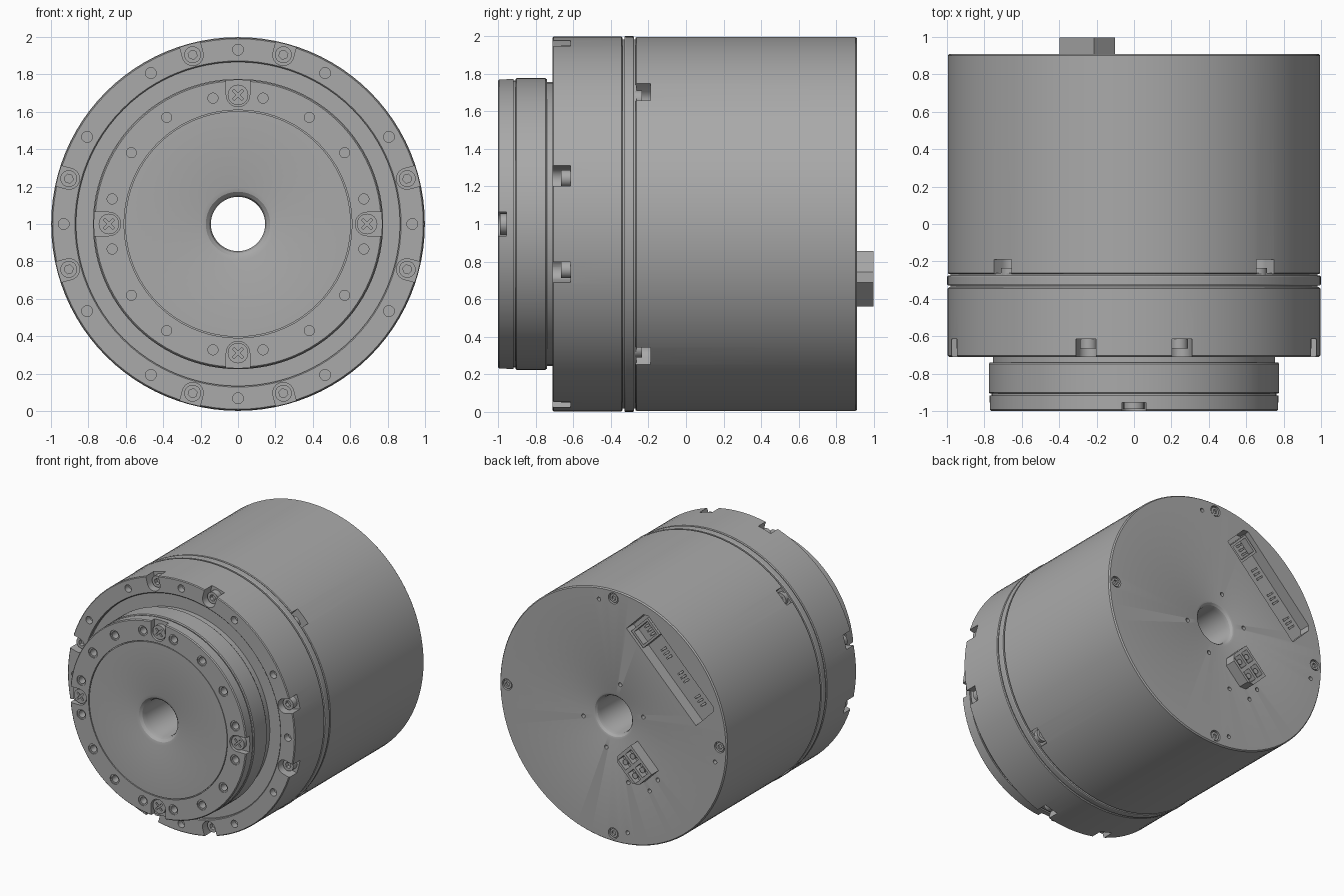
import bpy, bmesh, math

cube = bpy.data.objects.get("Cube")
if cube:
    bpy.data.objects.remove(cube, do_unlink=True)

grey = bpy.data.materials.new("machined_grey")
grey.use_nodes = True
GREY = (0.40, 0.40, 0.40, 1)
grey.diffuse_color = GREY
grey.node_tree.nodes["Principled BSDF"].inputs["Base Color"].default_value = GREY

SEG = 96
AXIS_Z = 1.0


def finish(name, bm):
    bmesh.ops.recalc_face_normals(bm, faces=bm.faces)
    me = bpy.data.meshes.new(name)
    bm.to_mesh(me)
    bm.free()
    me.materials.append(grey)
    ob = bpy.data.objects.new(name, me)
    bpy.context.collection.objects.link(ob)
    return ob


def lathe(name, profile):
    """Revolve a closed (radius, y) loop about the motor axis."""
    bm = bmesh.new()
    rings = []
    for i in range(SEG):
        a = math.tau * i / SEG
        rings.append([bm.verts.new((r * math.cos(a), y, AXIS_Z + r * math.sin(a)))
                      for r, y in profile])
    n = len(profile)
    for i in range(SEG):
        a, b = rings[i], rings[(i + 1) % SEG]
        for j in range(n):
            k = (j + 1) % n
            bm.faces.new((a[j], a[k], b[k], b[j]))
    return finish(name, bm)


# Flat outlines in (radial, tangential) coordinates
def circle(r, p=0, q=0, n=20):
    return [(p + r * math.cos(math.tau * i / n), q + r * math.sin(math.tau * i / n))
            for i in range(n)]


def rect(hp, hq, p=0, q=0):
    return [(p - hp, q - hq), (p + hp, q - hq), (p + hp, q + hq), (p - hp, q + hq)]


def u_slot(r, p, reach=0.3):
    """Slot with a round inner end, open outwards."""
    arc = [(p + r * math.cos(t), r * math.sin(t))
           for t in (math.pi * (0.5 + i / 12) for i in range(13))]
    return arc + [(p + reach, -r), (p + reach, r)]


def cross(arm, half):
    s, a = half, arm
    return [(a, -s), (a, s), (s, s), (s, a), (-s, a), (-s, s),
            (-a, s), (-a, -s), (-s, -s), (-s, -a), (s, -a), (s, -s)]


def prism(bm, pts, y0, y1, deg=0, at=(0, 0)):
    """Extrude an outline along y after turning it and moving it to (x, z)."""
    c, s = math.cos(math.radians(deg)), math.sin(math.radians(deg))
    ends = [[bm.verts.new((at[0] + p * c - q * s, y, AXIS_Z + at[1] + p * s + q * c))
             for p, q in pts] for y in (y0, y1)]
    bm.faces.new(ends[0])
    bm.faces.new(ends[1])
    n = len(pts)
    for i in range(n):
        k = (i + 1) % n
        bm.faces.new((ends[0][i], ends[0][k], ends[1][k], ends[1][i]))


def prisms(name, specs):
    bm = bmesh.new()
    for spec in specs:
        prism(bm, *spec)
    return finish(name, bm)


def cut(target, specs):
    """Subtract a set of separate prisms and bake the result."""
    cutter = prisms("cutter", specs)
    cutter.hide_render = True
    mod = target.modifiers.new("cut", 'BOOLEAN')
    mod.operation, mod.solver, mod.object = 'DIFFERENCE', 'EXACT', cutter
    dg = bpy.context.evaluated_depsgraph_get()
    me = bpy.data.meshes.new_from_object(target.evaluated_get(dg))
    target.modifiers.clear()
    target.data = me
    bpy.data.objects.remove(cutter, do_unlink=True)


QUARTERS = [0, 90, 180, 270]
DIAGONALS = [45, 135, 225, 315]
RIM_SCREWS = [15, 75, 105, 165, 195, 255, 285, 345]

# Rear housing with bore and rounded back opening
rear = lathe("rear_housing", [
    (0.145, -0.268), (0.99, -0.268), (0.995, -0.262), (0.995, 0.9), (0.987, 0.91),
    (0.18, 0.91), (0.165, 0.905), (0.152, 0.89), (0.145, 0.865)])
# Thin seam ring between the housings
lathe("seam_ring", [
    (0.3, -0.345), (0.982, -0.345), (0.982, -0.328), (0.995, -0.328), (0.999, -0.322),
    (0.999, -0.282), (0.995, -0.276), (0.982, -0.276), (0.982, -0.262), (0.3, -0.262)])
# Front housing with a stepped rim
front = lathe("front_housing", [
    (0.6, -0.338), (0.99, -0.338), (0.996, -0.344), (0.996, -0.704), (0.99, -0.71),
    (0.872, -0.71), (0.866, -0.704), (0.866, -0.68), (0.6, -0.68)])
# Output flange
flange = lathe("output_flange", [
    (0.145, -0.265), (0.62, -0.265), (0.62, -0.6), (0.755, -0.6), (0.755, -0.74),
    (0.77, -0.74), (0.776, -0.748), (0.776, -0.9), (0.77, -0.907), (0.762, -0.907),
    (0.762, -0.918), (0.772, -0.918), (0.772, -0.993), (0.765, -1.0), (0.609, -1.0),
    (0.609, -0.985), (0.603, -0.985), (0.603, -0.998), (0.195, -0.998),
    (0.172, -0.992), (0.154, -0.975), (0.145, -0.945)])

# Flange screw notches and threaded holes with shallow counterbores
ring16 = [11.25 + 22.5 * i for i in range(16)]
cut(flange, [(u_slot(0.063, 0.69), -1.1, -0.955, a) for a in QUARTERS]
    + [(circle(0.039, 0.686), -1.1, -0.992, a) for a in ring16])
cut(flange, [(circle(0.027, 0.686), -1.1, -0.92, a) for a in ring16])

# Rim notches and small rim holes
cut(front, [(u_slot(0.056, 0.935), -0.8, -0.615, a) for a in RIM_SCREWS]
    + [(circle(0.029, 0.932), -0.8, -0.66, 30 * i) for i in range(12)])

# Connector positions on the back
PANEL, PANEL_DEG = (-0.505, 0.505), 225
PLUG, PLUG_DEG = (-0.235, -0.305), 225

# Back face: notches behind the seam, screw wells, pin holes, connector pocket
panel_outline = [(-0.43, 0.12), (0.43, 0.12), (0.43, -0.09), (0.4, -0.12),
                 (-0.4, -0.12), (-0.43, -0.09)]
pin_holes = [(0.9, a) for a in (82, 188, 262)] + [(0.27, a) for a in (103, 167, 283, 345)] \
    + [(0.51, 255), (0.6, 238), (0.56, 226)]
cut(rear, [(u_slot(0.065, 0.93), -0.4, -0.19, a) for a in DIAGONALS]
    + [(circle(0.043, 0.93), 0.885, 1.1, a) for a in QUARTERS]
    + [(circle(0.016, r, n=12), 0.86, 1.1, a) for r, a in pin_holes]
    + [(panel_outline, 0.82, 1.1, PANEL_DEG, PANEL)])

# Cross-slot screws on the flange
flange_screws = prisms("flange_screws", [
    ([(p + 0.69, q) for p, q in circle(0.055, n=24)], -0.988, -0.95, a) for a in QUARTERS])
cut(flange_screws, [([(p + 0.69, q) for p, q in
                      [((u - v) * 0.707, (u + v) * 0.707) for u, v in cross(0.036, 0.007)]],
                     -1.1, -0.975, a) for a in QUARTERS])


# Socket-head screws: rim, seam and back
def socket_screws(name, angles, radius, head, y_out, y_in, deep):
    ob = prisms(name, [(circle(head, radius), y_out, y_in, a) for a in angles])
    side = 1 if y_in > y_out else -1
    cut(ob, [(circle(head * 0.55, radius, n=6), y_out - side * 0.1, y_out + side * deep, a)
             for a in angles])


socket_screws("rim_screws", RIM_SCREWS, 0.937, 0.045, -0.665, -0.605, 0.03)
socket_screws("seam_screws", DIAGONALS, 0.935, 0.05, -0.235, -0.272, 0.02)
socket_screws("back_screws", QUARTERS, 0.93, 0.034, 0.904, 0.88, 0.015)

# Signal sockets in the pocket: one wide, three small
ports = [(-0.32, 0.075, 0.1)] + [(p, 0.078, 0.085) for p in (-0.115, 0.095, 0.305)]
sockets = prisms("signal_sockets", [
    (rect(hp, hq, p, 0.01), 0.815, 0.897, PANEL_DEG, PANEL) for p, hp, hq in ports])
cut(sockets, [(rect(hp - 0.018, hq - 0.02, p, 0.01), 0.84, 1.0, PANEL_DEG, PANEL)
              for p, hp, hq in ports]
    + [(rect(0.025, 0.03, p, 0.09), 0.86, 1.0, PANEL_DEG, PANEL) for p, hp, hq in ports[1:]])
prisms("signal_pins", [
    (rect(0.008, 0.008, p + i * 0.035, -0.01), 0.835, 0.885, PANEL_DEG, PANEL)
    for p, hp, hq in ports for i in (-1, 0, 1)])

# Protruding power plug with two clipped corners and four contacts
plug = prisms("power_plug", [(
    [(-0.13, -0.1), (0.13, -0.1), (0.13, 0.06), (0.09, 0.1), (-0.09, 0.1), (-0.13, 0.06)],
    0.9, 0.998, PLUG_DEG, PLUG)])
contacts = [(p, q) for p in (-0.06, 0.06) for q in (-0.045, 0.045)]
cut(plug, [(rect(0.045, 0.034, p, q), 0.94, 1.1, PLUG_DEG, PLUG) for p, q in contacts])
prisms("power_contacts", [(circle(0.022, p, q, 12), 0.935, 0.99, PLUG_DEG, PLUG)
                          for p, q in contacts])

# Smooth the round surfaces, keep machined edges sharp
meshes = [o for o in bpy.context.scene.objects if o.type == 'MESH']
bpy.ops.object.select_all(action='DESELECT')
for ob in meshes:
    ob.select_set(True)
bpy.context.view_layer.objects.active = meshes[0]
bpy.ops.object.shade_smooth_by_angle(angle=math.radians(25))
